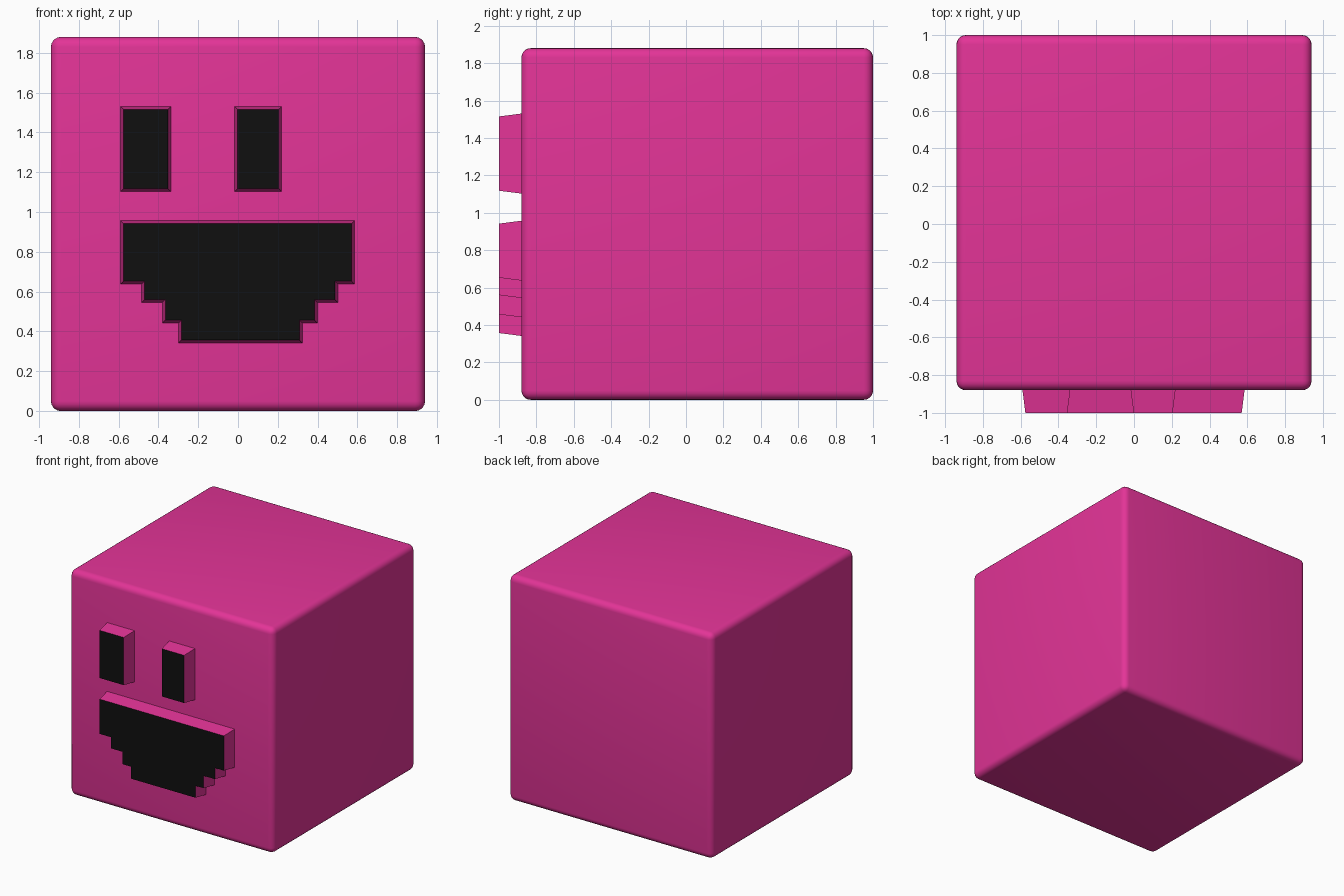
import bpy, bmesh
from mathutils import Vector

if "Cube" in bpy.data.objects:
    bpy.data.objects.remove(bpy.data.objects["Cube"])


def material(name, rgb):
    m = bpy.data.materials.new(name)
    m.diffuse_color = (*rgb, 1)
    m.use_nodes = True
    m.node_tree.nodes["Principled BSDF"].inputs["Base Color"].default_value = m.diffuse_color
    return m


PINK = material("pink", (0.77, 0.034, 0.31))
BLACK = material("black", (0.005, 0.005, 0.005))


def add_object(name, bm, mats):
    me = bpy.data.meshes.new(name)
    bm.to_mesh(me)
    bm.free()
    for m in mats:
        me.materials.append(m)
    ob = bpy.data.objects.new(name, me)
    bpy.context.collection.objects.link(ob)
    return ob


# Rounded cube body
bm = bmesh.new()
bmesh.ops.create_cube(bm, size=1.88)
bmesh.ops.translate(bm, verts=bm.verts, vec=(0, 0.06, 0.94))
bmesh.ops.bevel(bm, geom=bm.edges[:], offset=0.05, segments=5,
                profile=0.5, affect='EDGES')
body = add_object("body", bm, [PINK])
bpy.context.view_layer.objects.active = body
body.select_set(True)
bpy.ops.object.shade_smooth_by_angle()


def raised_shape(name, outline, spread=0.016):
    """Tapered block from a counterclockwise right-angled (x, z) outline."""
    pts = [Vector(p) for p in outline]
    n = len(pts)
    normals = []
    for i in range(n):
        d = (pts[(i + 1) % n] - pts[i]).normalized()
        normals.append(Vector((d.y, -d.x)))
    bm = bmesh.new()
    front, back = [], []
    for i, p in enumerate(pts):
        q = p + spread * (normals[i] + normals[i - 1])
        front.append(bm.verts.new((p.x, -1.0, p.y)))
        back.append(bm.verts.new((q.x, -0.875, q.y)))
    bm.faces.new(front).material_index = 1      # black front face
    bm.faces.new(back[::-1])
    for i in range(n):
        j = (i + 1) % n
        bm.faces.new((front[j], front[i], back[i], back[j]))
    bmesh.ops.recalc_face_normals(bm, faces=bm.faces[:])
    return add_object(name, bm, [PINK, BLACK])


# Eyes
for name, x0, x1 in (("left_eye", -0.575, -0.353), ("right_eye", -0.002, 0.204)):
    raised_shape(name, [(x0, 1.118), (x1, 1.118), (x1, 1.515), (x0, 1.515)])

# Stepped mouth: (left x, right x, bottom z) for each row from top to bottom
rows = [(-0.575, 0.57, 0.653), (-0.47, 0.487, 0.56),
        (-0.365, 0.384, 0.457), (-0.284, 0.308, 0.357)]
top = 0.942
left, right = [], []
upper = top
for x0, x1, z in rows:
    left += [(x0, upper), (x0, z)]
    right += [(x1, upper), (x1, z)]
    upper = z
raised_shape("mouth", left + right[::-1])
